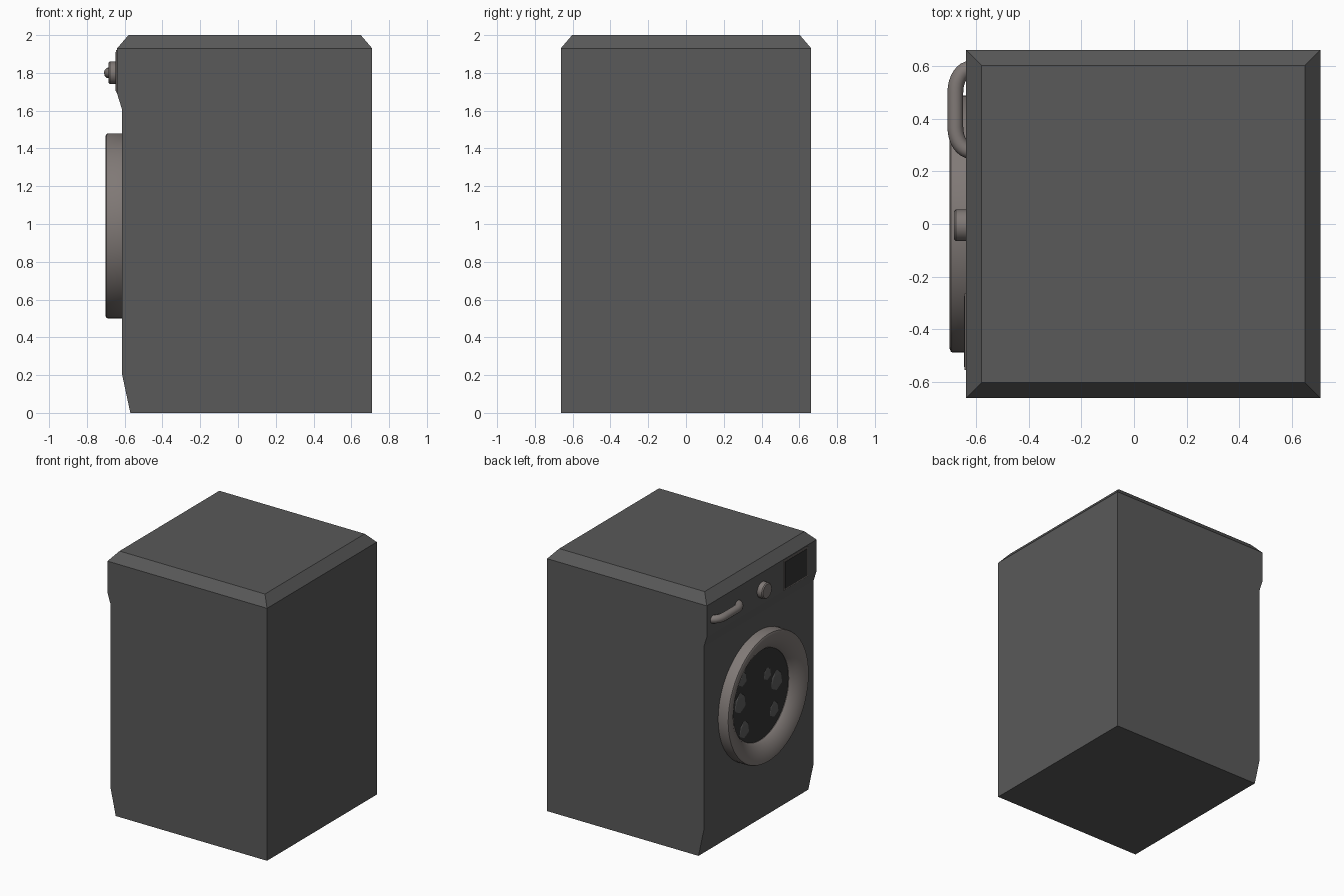
import bpy, bmesh, math
from mathutils import Vector, Matrix

if "Cube" in bpy.data.objects:
    bpy.data.objects.remove(bpy.data.objects["Cube"])


def material(name, rgb):
    m = bpy.data.materials.new(name)
    m.diffuse_color = (*rgb, 1)
    m.use_nodes = True
    m.node_tree.nodes["Principled BSDF"].inputs["Base Color"].default_value = m.diffuse_color
    return m


CASE = material("charcoal casing", (0.1, 0.1, 0.1))
TRIM = material("warm grey trim", (0.215, 0.19, 0.18))
DARK = material("dark glass", (0.035, 0.035, 0.035))
CLOTH = material("grey laundry", (0.11, 0.11, 0.11))


def finish(name, bm, mat, smooth=False):
    bmesh.ops.recalc_face_normals(bm, faces=bm.faces)
    me = bpy.data.meshes.new(name)
    bm.to_mesh(me)
    bm.free()
    ob = bpy.data.objects.new(name, me)
    bpy.context.collection.objects.link(ob)
    me.materials.append(mat)
    if smooth:
        bpy.ops.object.select_all(action='DESELECT')
        ob.select_set(True)
        bpy.context.view_layer.objects.active = ob
        bpy.ops.object.shade_smooth_by_angle(angle=math.radians(35))
    return ob


def lathe(name, profile, centre, mat, steps=64):
    """Revolve (x, radius) points around an axis running along x."""
    bm = bmesh.new()
    cy, cz = centre
    verts = [bm.verts.new((x, cy, cz + r)) for x, r in profile]
    edges = [bm.edges.new(p) for p in zip(verts, verts[1:])]
    bmesh.ops.spin(bm, geom=verts + edges, cent=(0, cy, cz), axis=(1, 0, 0),
                   angle=math.tau, steps=steps)
    bmesh.ops.remove_doubles(bm, verts=bm.verts, dist=1e-5)
    return finish(name, bm, mat, True)


def box(name, lo, hi, mat):
    bm = bmesh.new()
    lo, hi = Vector(lo), Vector(hi)
    bmesh.ops.create_cube(bm, size=1, matrix=Matrix.Translation((lo + hi) / 2)
                          @ Matrix.Diagonal((*(hi - lo), 1)))
    return finish(name, bm, mat)


# Casing: side profile extruded across y, then the chamfered lid
bm = bmesh.new()
side = [(0.71, 0), (0.71, 1.93), (-0.64, 1.93), (-0.64, 1.69),
        (-0.615, 1.61), (-0.615, 0.21), (-0.57, 0)]
face = bm.faces.new([bm.verts.new((x, -0.663, z)) for x, z in side])
ext = bmesh.ops.extrude_face_region(bm, geom=[face])
bmesh.ops.translate(bm, vec=(0, 1.326, 0),
                    verts=[g for g in ext["geom"] if isinstance(g, bmesh.types.BMVert)])
bmesh.ops.recalc_face_normals(bm, faces=bm.faces)
top = max(bm.faces, key=lambda f: f.calc_center_median().z)
lid = bmesh.ops.extrude_face_region(bm, geom=[top])
bmesh.ops.delete(bm, geom=[top], context='FACES_ONLY')
for v in (g for g in lid["geom"] if isinstance(g, bmesh.types.BMVert)):
    v.co.x += -0.06 if v.co.x > 0 else 0.06
    v.co.y += -0.06 if v.co.y > 0 else 0.06
    v.co.z = 2.0
finish("casing", bm, CASE)

# Door: funnel-shaped ring with a dark window
lathe("door_ring", [(-0.61, 0.49), (-0.688, 0.49), (-0.697, 0.486), (-0.702, 0.475),
                    (-0.702, 0.462), (-0.685, 0.41), (-0.655, 0.36), (-0.63, 0.342),
                    (-0.61, 0.342)], (0, 0.99), TRIM)
lathe("door_window", [(-0.61, 0.345), (-0.626, 0.345), (-0.626, 0)], (0, 0.99), DARK)

# Laundry showing at the window
for i, (y, dz, r) in enumerate([(0.24, 0.03, 0.075), (0.21, 0.20, 0.055),
                                (0.19, -0.19, 0.065), (-0.2, 0.04, 0.075),
                                (-0.09, 0.13, 0.05), (-0.17, -0.17, 0.06)]):
    bm = bmesh.new()
    bmesh.ops.create_icosphere(bm, subdivisions=1, radius=r,
                               matrix=Matrix.Translation((-0.624, y, 0.99 + dz))
                               @ Matrix.Diagonal((0.15, 1, 1.15, 1)))
    finish(f"laundry_{i + 1}", bm, CLOTH)

# Control dial
lathe("dial", [(-0.635, 0.06), (-0.678, 0.06), (-0.685, 0.053), (-0.685, 0)],
      (-0.005, 1.80), TRIM, 32)

# Display: frame plate with a dark screen
box("display_frame", (-0.645, -0.555, 1.695), (-0.635, -0.265, 1.92), TRIM)
box("display_screen", (-0.648, -0.545, 1.705), (-0.64, -0.275, 1.91), DARK)

# Drawer handle: tube bent back into the panel at both ends
curve = bpy.data.curves.new("handle_path", 'CURVE')
curve.dimensions = '3D'
curve.bevel_depth = 0.03
curve.bevel_resolution = 4
curve.use_fill_caps = True
spline = curve.splines.new('POLY')
path = [(-0.62, 0.592)]
for k in range(9):
    a = k / 8 * math.pi / 2
    path.append((-0.62 - 0.06 * math.sin(a), 0.502 + 0.09 * math.cos(a)))
path += [(x, 0.87 - y) for x, y in reversed(path[1:])]
path = path[1:]
spline.points.add(len(path) - 1)
for p, (x, y) in zip(spline.points, path):
    p.co = (x, y, 1.80, 1)
tmp = bpy.data.objects.new("handle_path", curve)
bpy.context.collection.objects.link(tmp)
bpy.context.view_layer.update()
bm = bmesh.new()
bm.from_mesh(tmp.to_mesh())
tmp.to_mesh_clear()
bpy.data.objects.remove(tmp)
finish("drawer_handle", bm, TRIM, True)
